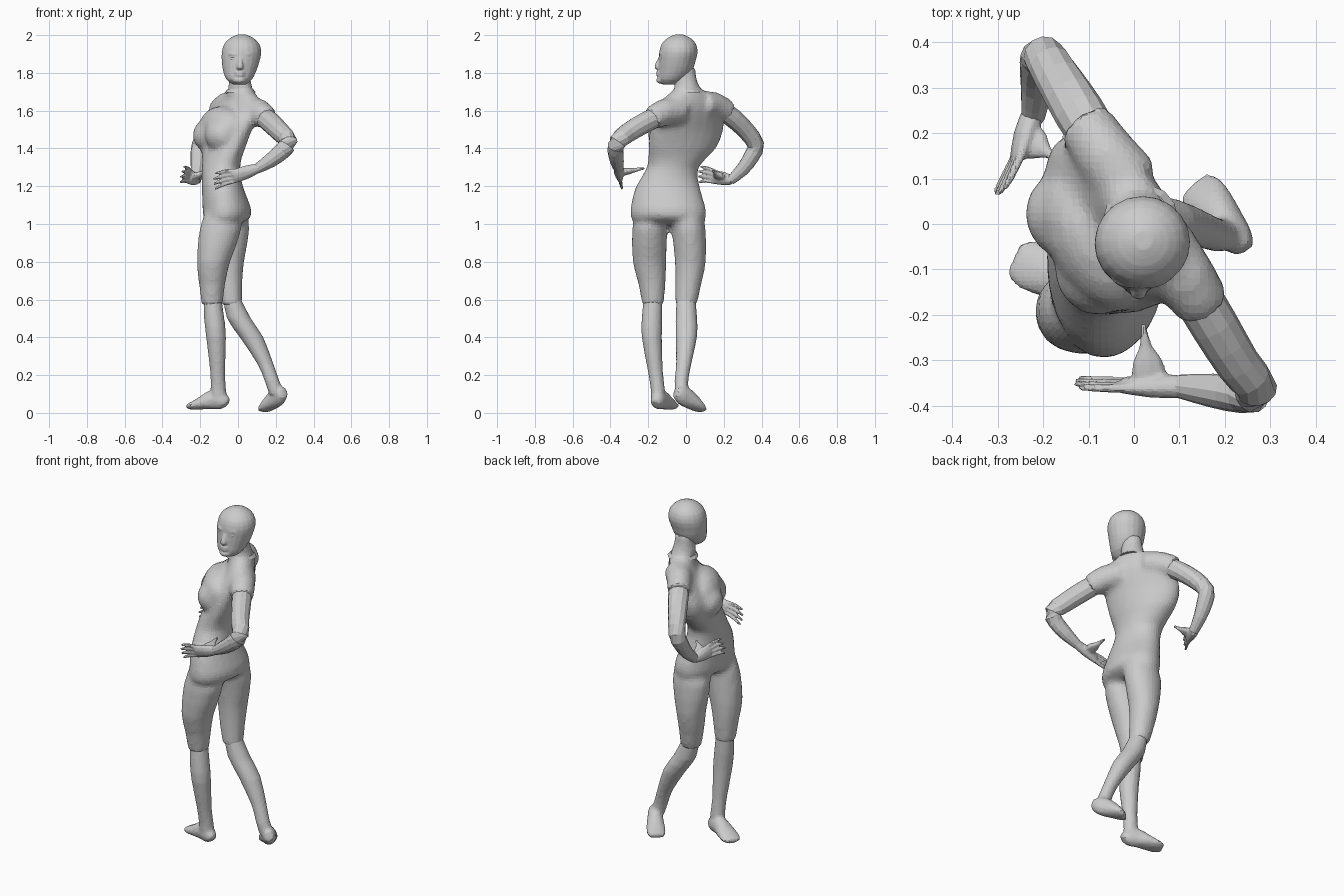
import bpy, bmesh, math
from mathutils import Vector, Matrix


def smooth_rows(rows, k):
    """Catmull-Rom resampling of section rows."""
    out = []
    for i in range(len(rows) - 1):
        p0, p1 = rows[max(i - 1, 0)], rows[i]
        p2, p3 = rows[i + 1], rows[min(i + 2, len(rows) - 1)]
        for j in range(k):
            t = j / k
            out.append([0.5 * (2 * b + (c - a) * t + (2 * a - 5 * b + 4 * c - d) * t * t
                               + (3 * b - a - 3 * c + d) * t ** 3)
                        for a, b, c, d in zip(p0, p1, p2, p3)])
    out.append(list(rows[-1]))
    return out


def loft(name, secs, n=14, ref=None, k=2):
    """Rows are x, y, z, radius a, radius b, heading. Rings lie flat, or across the path if ref is given."""
    rows = smooth_rows([tuple(s) + (0,) * (6 - len(s)) for s in secs], k)
    bm = bmesh.new()
    rings = []
    for i, r in enumerate(rows):
        c = Vector(r[:3])
        if ref:
            t = (Vector(rows[min(i + 1, len(rows) - 1)][:3]) - Vector(rows[max(i - 1, 0)][:3])).normalized()
            v = t.cross(Vector(ref)).normalized()
            u = v.cross(t)
        else:
            h = math.radians(r[5])
            u, v = Vector((math.cos(h), math.sin(h), 0)), Vector((-math.sin(h), math.cos(h), 0))
        rings.append([bm.verts.new(c + u * r[3] * math.cos(2 * math.pi * j / n)
                                   + v * r[4] * math.sin(2 * math.pi * j / n)) for j in range(n)])
    for a, b in zip(rings, rings[1:]):
        for j in range(n):
            bm.faces.new((a[j], a[(j + 1) % n], b[(j + 1) % n], b[j]))
    bm.faces.new(rings[0])
    bm.faces.new(rings[-1])
    return finish(name, bm)


def finish(name, bm):
    bmesh.ops.recalc_face_normals(bm, faces=bm.faces)
    me = bpy.data.meshes.new(name)
    bm.to_mesh(me)
    bm.free()
    ob = bpy.data.objects.new(name, me)
    bpy.context.collection.objects.link(ob)
    return ob


def blob(name, loc, size, turn=0):
    bm = bmesh.new()
    m = Matrix.Translation(loc) @ Matrix.Rotation(math.radians(turn), 4, 'Z') @ Matrix.Diagonal((*size, 1))
    bmesh.ops.create_uvsphere(bm, u_segments=14, v_segments=9, radius=1, matrix=m)
    return finish(name, bm)


def fuse(name, parts, voxel, rounds):
    """Merge overlapping parts into one skin and relax the seams."""
    bm = bmesh.new()
    for p in parts:
        bm.from_mesh(p.data)
        bpy.data.objects.remove(p)
    ob = finish(name, bm)
    rm = ob.modifiers.new("skin", 'REMESH')
    rm.mode, rm.voxel_size = 'VOXEL', voxel
    sm = ob.modifiers.new("relax", 'SMOOTH')
    sm.factor, sm.iterations = 0.5, rounds
    return ob


def hand(side, wrist, knuckle, tip, thumb, up):
    """Palm, four spread fingers and a webbed thumb, fused."""
    w, kn, tp, th = map(Vector, (wrist, knuckle, tip, thumb))
    up = Vector(up).normalized()
    parts = [loft("palm", [(*w, .026, .025), (*w.lerp(kn, .5), .037, .026), (*kn, .038, .016)], 10, up)]
    for i in range(4):
        s = (i - 1.5) / 1.5
        a = w.lerp(kn, .88) + up * s * .028
        b = kn.lerp(tp, .98 - .12 * abs(s)) + up * s * .042
        m = a.lerp(b, .55) + up * .006
        parts.append(loft("finger", [(*a, .011, .011), (*m, .01, .01), (*b, .007, .007)], 7, up))
    a = w.lerp(kn, .55)
    parts.append(loft("thumb", [(*a, .022, .045), (*a.lerp(th, .4), .018, .034),
                                (*a.lerp(th, .65), .012, .014), (*th, .007, .007)], 8, (0, 0, 1)))
    fuse(side + "_hand", parts, .006, 2)


UP = (0, 0, 1)

# Torso: hips face -x, chest twists towards the front
body = [loft("torso", [
    (-.065, -.09, 1.0, .07, .165, -5), (-.058, -.093, 1.03, .122, .2, -5),
    (-.06, -.095, 1.09, .128, .199, -3), (-.083, -.097, 1.2, .109, .17, 3),
    (-.09, -.07, 1.3, .1, .138, 12), (-.078, -.02, 1.4, .1, .19, 22),
    (-.06, .003, 1.5, .102, .214, 28), (-.012, .02, 1.6, .088, .206, 30),
    (.012, .02, 1.665, .07, .158, 30), (.015, .015, 1.71, .06, .08, 25)], 22)]
for x, y in ((-.147, .018), (-.082, -.105)):
    body.append(blob("bust", (x, y, 1.47), (.094, .1, .09), 28))
body.append(blob("chest", (-.085, -.035, 1.51), (.105, .175, .115), 28))

# Neck and shoulders
body.append(loft("neck", [(.015, .012, 1.64, .075, .075), (.012, .006, 1.72, .066, .068),
                          (.01, -.006, 1.77, .057, .063), (.01, -.012, 1.83, .055, .062)], 14))
body.append(loft("left_shoulder", [(.05, -.035, 1.6, .072, .078), (.11, -.115, 1.592, .073, .07),
                                   (.155, -.185, 1.555, .062, .062)], 14, UP))
body.append(loft("right_shoulder", [(-.01, .085, 1.635, .07, .078), (-.06, .15, 1.628, .071, .07),
                                    (-.108, .222, 1.592, .062, .062)], 14, UP))

# Thighs
body.append(loft("left_thigh", [(-.08, -.18, 1.09, .085, .085), (-.093, -.193, .97, .112, .093),
                                (-.13, -.193, .8, .089, .09), (-.137, -.18, .68, .07, .072),
                                (-.137, -.175, .57, .056, .058)], 16))
body.append(loft("right_thigh", [(-.035, -.003, 1.09, .08, .085), (-.048, .015, .97, .11, .09),
                                 (-.05, .023, .8, .083, .083), (-.045, .012, .68, .069, .07),
                                 (-.033, 0, .57, .056, .058)], 16))
fuse("body", body, .016, 6)

# Head and face
head = [loft("skull", [
    (.008, -.09, 1.738, .034, .034), (.006, -.075, 1.765, .068, .072),
    (.009, -.056, 1.81, .088, .09), (.014, -.047, 1.86, .1, .097),
    (.019, -.04, 1.91, .105, .102), (.02, -.038, 1.955, .092, .09),
    (.02, -.037, 1.987, .058, .058), (.02, -.036, 2.003, .02, .02)], 20)]
head.append(loft("nose", [(.013, -.132, 1.885, .011, .012), (.011, -.148, 1.85, .015, .015),
                          (.01, -.15, 1.828, .02, .018), (.01, -.142, 1.816, .012, .012)], 8))
head.append(blob("chin", (.007, -.13, 1.762), (.034, .028, .02)))
for z in (1.803, 1.788):
    head.append(blob("lip", (.009, -.144, z), (.026, .014, .008)))
for s in (-1, 1):
    head.append(blob("brow", (.014 + s * .038, -.126, 1.899), (.03, .013, .009), s * 18))
fuse("head", head, .007, 2)
loft("collar", [(.013, .01, 1.695, .084, .076, 25), (.012, .006, 1.712, .071, .069, 25)], 14, k=1)
for s, side in ((-1, "right"), (1, "left")):
    blob(side + "_eye", (.014 + s * .038, -.126, 1.876), (.018, .011, .008), s * 18)

# Arms from under the sleeves to the wrists
loft("left_arm", [(.13, -.145, 1.572, .053, .053), (.175, -.22, 1.535, .056, .053),
                  (.228, -.307, 1.483, .053, .049), (.269, -.362, 1.435, .047, .046),
                  (.236, -.374, 1.388, .045, .042), (.17, -.366, 1.335, .038, .037),
                  (.1, -.357, 1.292, .026, .026)], 12, UP)
loft("right_arm", [(-.085, .188, 1.602, .053, .053), (-.12, .245, 1.563, .056, .053),
                   (-.165, .318, 1.495, .051, .049), (-.199, .369, 1.42, .046, .045),
                   (-.208, .348, 1.36, .044, .042), (-.214, .3, 1.29, .036, .036),
                   (-.222, .235, 1.23, .026, .025)], 12, (1, 0, .3))
hand("left", (.11, -.358, 1.297), (-.025, -.354, 1.25), (-.137, -.348, 1.222), (.02, -.22, 1.295), (0, -.25, 1))
hand("right", (-.222, .245, 1.232), (-.256, .145, 1.25), (-.302, .06, 1.265), (-.165, .14, 1.285), (.25, .1, 1))

# Planted left lower leg and foot
calf = loft("calf", [(-.135, -.175, .61, .048, .05), (-.126, -.18, .5, .054, .055), (-.116, -.181, .4, .053, .054),
                     (-.108, -.162, .22, .04, .04), (-.104, -.15, .13, .041, .038), (-.1, -.148, .06, .043, .037)], 14)
foot = loft("foot", [(-.06, -.16, .045, .028, .024), (-.08, -.152, .06, .046, .038), (-.13, -.132, .072, .054, .043),
                     (-.185, -.11, .054, .037, .054), (-.235, -.088, .038, .023, .056),
                     (-.264, -.075, .034, .013, .04)], 12, UP)
fuse("left_lower_leg", [calf, foot], .01, 3)

# Trailing right lower leg and raised-heel foot
calf = loft("calf", [(-.033, 0, .61, .046, .05), (.005, .002, .5, .064, .058), (.072, .002, .4, .063, .057),
                     (.145, -.012, .26, .043, .041), (.18, -.024, .17, .04, .037), (.205, -.022, .1, .042, .037)], 14)
foot = loft("foot", [(.243, -.057, .108, .028, .024), (.228, -.034, .1, .045, .036), (.205, -.002, .083, .053, .042),
                     (.17, .043, .05, .039, .051), (.146, .07, .026, .024, .052),
                     (.132, .086, .016, .014, .038)], 12, UP)
fuse("right_lower_leg", [calf, foot], .01, 3)
